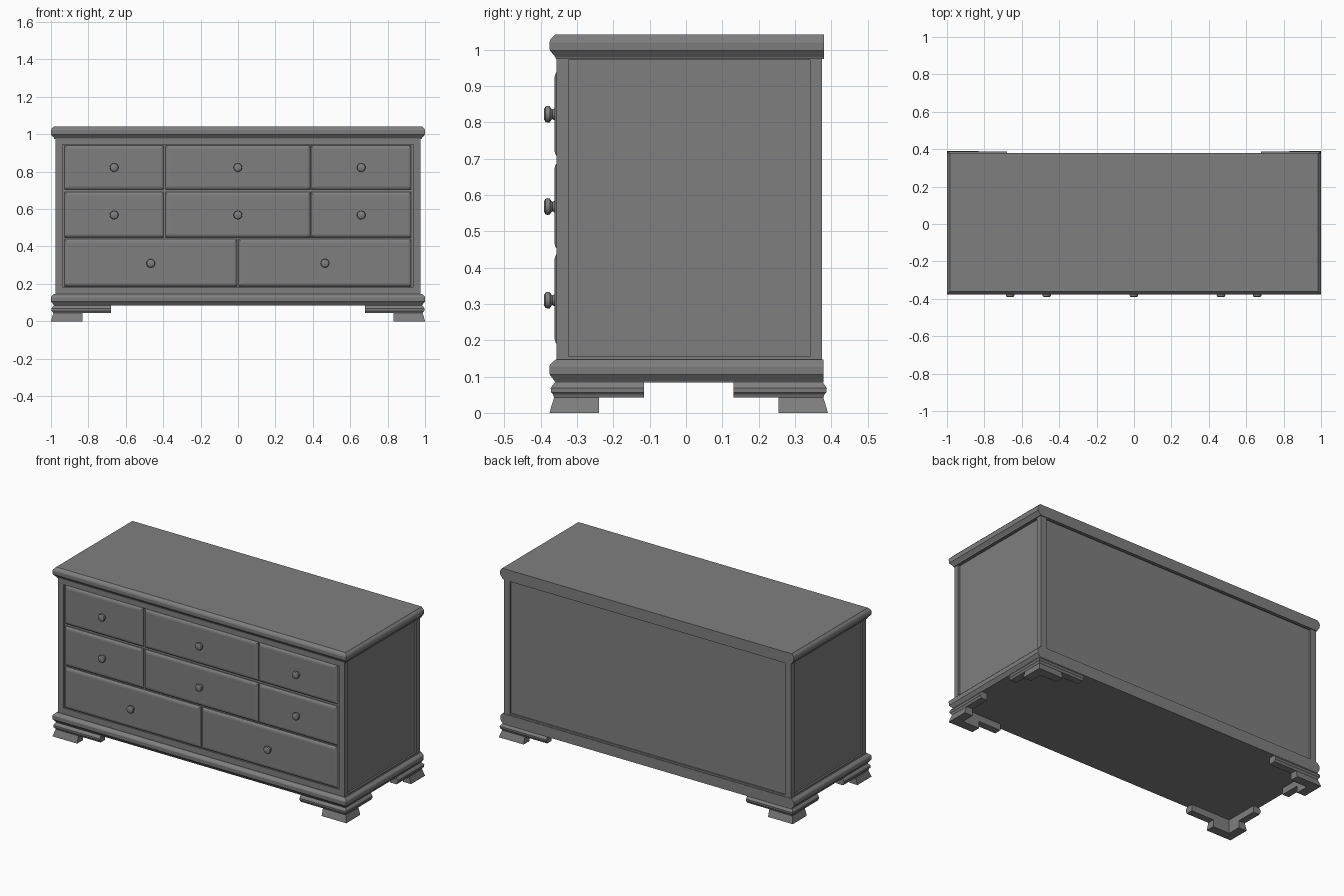
import bpy, bmesh, math
from mathutils import Matrix

if "Cube" in bpy.data.objects:
    bpy.data.objects.remove(bpy.data.objects["Cube"])

YC = 0.0075  # mid-depth of the case and feet

# Dark grey finish shared by every part
finish_mat = bpy.data.materials.new("dark_finish")
finish_mat.diffuse_color = (0.212, 0.212, 0.212, 1)
finish_mat.use_nodes = True
finish_mat.node_tree.nodes["Principled BSDF"].inputs["Base Color"].default_value = finish_mat.diffuse_color


def finish(name, bm):
    bmesh.ops.recalc_face_normals(bm, faces=bm.faces)
    me = bpy.data.meshes.new(name)
    bm.to_mesh(me)
    bm.free()
    me.materials.append(finish_mat)
    ob = bpy.data.objects.new(name, me)
    bpy.context.collection.objects.link(ob)
    return ob


def box(name, x0, x1, y0, y1, z0, z1):
    bm = bmesh.new()
    m = Matrix.Translation(((x0 + x1) / 2, (y0 + y1) / 2, (z0 + z1) / 2)) \
        @ Matrix.Diagonal((x1 - x0, y1 - y0, z1 - z0, 1))
    bmesh.ops.create_cube(bm, size=1, matrix=m)
    return finish(name, bm)


def loft(name, rings):
    """Closed solid skinned through a stack of equal-length rings."""
    bm = bmesh.new()
    vs = [[bm.verts.new(p) for p in r] for r in rings]
    n = len(vs[0])
    for a, b in zip(vs, vs[1:]):
        for i in range(n):
            j = (i + 1) % n
            bm.faces.new((a[i], a[j], b[j], b[i]))
    bm.faces.new(vs[0])
    bm.faces.new(vs[-1])
    return finish(name, bm)


def moulded_slab(name, back, profile):
    """Slab moulded on front and sides, flat at the back; profile = (inset, z)."""
    rings = []
    for d, z in profile:
        x, y = 1 - d, -0.376 + d
        rings.append([(-x, y, z), (x, y, z), (x, back, z), (-x, back, z)])
    return loft(name, rings)


def foot_part(name, sx, sy, x_in, y_len, thick, profile):
    """Mitred L-shaped bracket with a moulded outer face."""
    rings = []
    for d, z in profile:
        X, Y = 1 - d, 0.383 - d
        xi, yi = 1 - thick, 0.383 - thick
        plan = [(X, Y), (x_in, Y), (x_in, yi), (xi, yi),
                (xi, 0.383 - y_len), (X, 0.383 - y_len)]
        rings.append([(sx * x, YC + sy * y, z) for x, y in plan])
    return loft(name, rings)


# Top and base mouldings
moulded_slab("top", 0.38, [(0.018, 0.974), (0.016, 0.980), (0.001, 0.998),
                           (0, 1.020), (0.003, 1.028), (0.015, 1.041)])
moulded_slab("base_moulding", 0.378, [(0.016, 0.083), (0.014, 0.088), (0.001, 0.105),
                                      (0, 0.128), (0.003, 0.134), (0.017, 0.147)])

# Case: recessed core with corner posts and rails
box("case_core", -0.965, 0.965, -0.348, 0.365, 0.12, 1.0)
for sx, side in ((-1, "left"), (1, "right")):
    xa, xb = sorted((sx * 0.937, sx * 0.976))
    box(f"{side}_front_post", xa, xb, -0.357, -0.324, 0.13, 0.99)
    box(f"{side}_back_post", xa, xb, 0.341, 0.375, 0.13, 0.99)
    xa, xb = sorted((sx * 0.95, sx * 0.9755))
    box(f"{side}_bottom_rail", xa, xb, -0.33, 0.35, 0.13, 0.155)
    box(f"{side}_top_rail", xa, xb, -0.33, 0.35, 0.971, 0.99)
box("front_top_rail", -0.94, 0.94, -0.3565, -0.33, 0.944, 0.99)
box("front_bottom_rail", -0.94, 0.94, -0.3565, -0.33, 0.13, 0.184)
box("back_top_rail", -0.94, 0.94, 0.35, 0.3745, 0.969, 0.99)
box("back_bottom_rail", -0.94, 0.94, 0.35, 0.3745, 0.13, 0.157)


# Drawers with eased edges and turned knobs
def drawer(name, x0, x1, z0, z1):
    rings = []
    for d, y in ((0, -0.335), (0, -0.352), (0.004, -0.357), (0.010, -0.3605), (0.018, -0.362)):
        a, b, c, e = x0 + d, x1 - d, z0 + d, z1 - d
        rings.append([(a, y, c), (b, y, c), (b, y, e), (a, y, e)])
    loft(name, rings)


def knob(name, x, z):
    prof = [(0.016, -0.358), (0.016, -0.363), (0.013, -0.367), (0.016, -0.371),
            (0.022, -0.375), (0.023, -0.381), (0.021, -0.387), (0.014, -0.391)]
    n = 20
    ob = loft(name, [[(x + r * math.cos(2 * math.pi * i / n), y,
                       z + r * math.sin(2 * math.pi * i / n)) for i in range(n)]
                     for r, y in prof])
    bpy.ops.object.select_all(action='DESELECT')
    bpy.context.view_layer.objects.active = ob
    ob.select_set(True)
    bpy.ops.object.shade_smooth_by_angle(angle=math.radians(40))


three = [(-0.928, -0.397), (-0.388, 0.387), (0.391, 0.926)]
two = [(-0.928, -0.005), (0.004, 0.926)]
rows = [("top", 0.704, 0.941, three, 0.822), ("middle", 0.449, 0.690, three, 0.568),
        ("bottom", 0.187, 0.440, two, 0.31)]
for row, z0, z1, cols, kz in rows:
    for i, (x0, x1) in enumerate(cols):
        drawer(f"{row}_drawer_{i + 1}", x0, x1, z0, z1)
        knob(f"{row}_knob_{i + 1}", (x0 + x1) / 2, kz)

# Four bracket feet: moulded upper bracket on a flared block
for sx, a in ((-1, "left"), (1, "right")):
    for sy, b in ((-1, "front"), (1, "back")):
        foot_part(f"{b}_{a}_bracket", sx, sy, 0.68, 0.26, 0.055,
                  [(0.012, 0.043), (0.009, 0.051), (0.004, 0.056), (0.003, 0.068),
                   (0.008, 0.076), (0.016, 0.086)])
        foot_part(f"{b}_{a}_foot", sx, sy, 0.832, 0.136, 0.055,
                  [(0, 0), (0.003, 0.012), (0.013, 0.044)])
